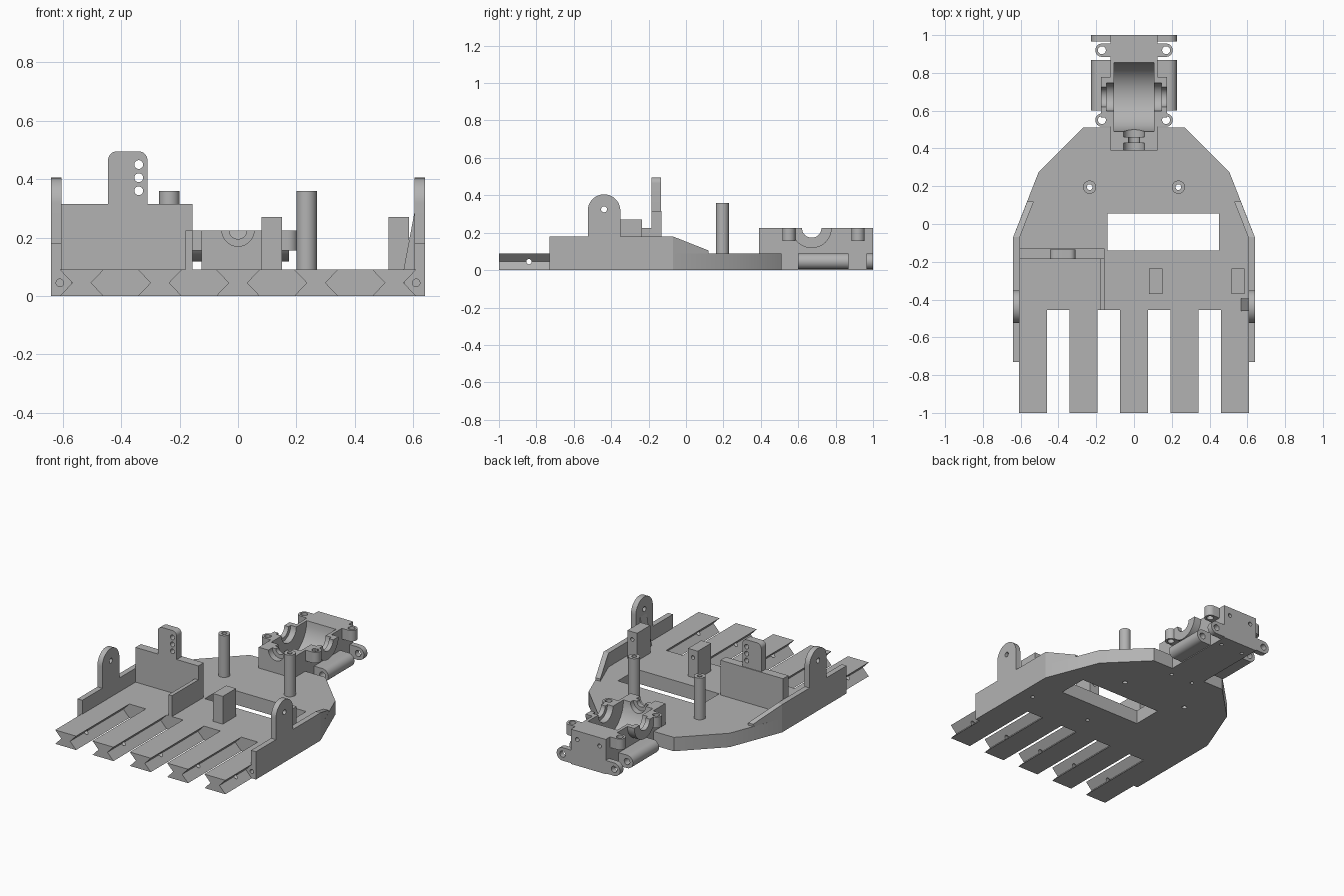
import bpy, bmesh, math

cube = bpy.data.objects.get("Cube")
if cube:
    bpy.data.objects.remove(cube, do_unlink=True)

grey = bpy.data.materials.new("plain grey")
grey.use_nodes = True
grey.diffuse_color = (0.45, 0.45, 0.45, 1)
grey.node_tree.nodes["Principled BSDF"].inputs["Base Color"].default_value = (0.45, 0.45, 0.45, 1)

T = 0.09       # base thickness
TOP = 0.225    # housing height


def place(u, v, w, axis):
    return {"x": (w, u, v), "y": (u, w, v), "z": (u, v, w)}[axis]


def prism(name, pts, axis, a, b):
    """Extrude a profile along an axis from a to b."""
    bm = bmesh.new()
    low = [bm.verts.new(place(u, v, a, axis)) for u, v in pts]
    high = [bm.verts.new(place(u, v, b, axis)) for u, v in pts]
    bm.faces.new(low)
    bm.faces.new(high)
    n = len(pts)
    for i in range(n):
        j = (i + 1) % n
        bm.faces.new((low[i], low[j], high[j], high[i]))
    bmesh.ops.recalc_face_normals(bm, faces=bm.faces)
    mesh = bpy.data.meshes.new(name)
    bm.to_mesh(mesh)
    bm.free()
    mesh.materials.append(grey)
    obj = bpy.data.objects.new(name, mesh)
    bpy.context.collection.objects.link(obj)
    return obj


def box(name, x0, x1, y0, y1, z0, z1):
    return prism(name, [(x0, y0), (x1, y0), (x1, y1), (x0, y1)], "z", z0, z1)


def arc(u, v, r, start=0, end=360, n=32):
    count = n if end - start == 360 else n + 1
    angles = [math.radians(start + (end - start) * i / n) for i in range(count)]
    return [(u + r * math.cos(t), v + r * math.sin(t)) for t in angles]


def rod(name, u, v, r, axis, a, b):
    return prism(name, arc(u, v, r), axis, a, b)


def cut(obj, cutters):
    """Subtract the cutters, then delete them."""
    bpy.context.view_layer.objects.active = obj
    for c in cutters:
        c.hide_render = True
        mod = obj.modifiers.new("cut", "BOOLEAN")
        mod.operation = "DIFFERENCE"
        mod.solver = "EXACT"
        mod.object = c
        bpy.ops.object.modifier_apply(modifier=mod.name)
        bpy.data.objects.remove(c, do_unlink=True)
    return obj


def hole(u, v, r, axis, a, b):
    return rod("hole_cutter", u, v, r, axis, a, b)


# Base plate with its window and screw holes
half = [(0.61, -0.455), (0.61, -0.07), (0.64, -0.07), (0.505, 0.275), (0.27, 0.51)]
outline = half + [(-x, y) for x, y in reversed(half)]
base = prism("base_plate", outline, "z", 0, T)
cut(base, [box("window_cutter", -0.14, 0.45, -0.14, 0.055, -0.1, 0.2)]
    + [hole(s * 0.235, 0.195, 0.015, "z", -0.1, 0.2) for s in (-1, 1)]
    + [hole(x, -0.3, 0.012, "z", -0.1, 0.05) for x in (0.115, 0.55)]
    + [box("housing_slot_cutter", -0.125, 0.125, 0.39, 0.6, -0.1, 0.2)])

# Five fingers with grooved sides
for i in range(5):
    x = -0.535 + 0.2675 * i
    w, waist = 0.075, 0.032
    profile = [(x - w, 0), (x + w, 0), (x + waist, T / 2),
               (x + w, T), (x - w, T), (x - waist, T / 2)]
    finger = prism(f"finger_{i + 1}", profile, "y", -1, -0.455)
    cut(finger, [hole(-0.84, T / 2, 0.014, "x", x - 0.2, x + 0.2)])

for s, side in ((-1, "right"), (1, "left")):
    # Side wall, sloping down toward the back
    rail = box(f"{side}_wall_foot", s * 0.57, s * 0.64, -0.73, -0.07, 0, T)
    cut(rail, [hole(s * 0.61, T / 2, 0.013, "y", -0.8, -0.6)])
    box(f"{side}_wall", s * 0.605, s * 0.64, -0.73, -0.07, T, 0.18)
    ramp = prism(f"{side}_wall_ramp", [(s * 0.605, -0.07), (s * 0.64, -0.07),
                                       (s * 0.565, 0.12), (s * 0.53, 0.12)], "z", T, 0.18)
    for v in ramp.data.vertices:
        if v.co.y > 0 and v.co.z > 0.1:
            v.co.z = 0.105

    # Rounded ear with a pivot hole
    ear = prism(f"{side}_ear", [(-0.525, 0.17)] + arc(-0.438, 0.318, 0.087, 180, 0)
                + [(-0.351, 0.17)], "x", s * 0.605, s * 0.64)
    cut(ear, [hole(-0.438, 0.325, 0.016, "x", s * 0.5, s * 0.7)])

    # Hollow pillar
    pillar = rod(f"{side}_pillar", s * 0.235, 0.195, 0.035, "z", T, 0.36)
    cut(pillar, [hole(s * 0.235, 0.195, 0.015, "z", 0, 0.5)])

# Gusset and posts on the left half
prism("left_gusset", [(0.567, T), (0.605, T), (0.605, 0.29)], "y", -0.46, -0.395)
for name, x in (("inner_post", 0.115), ("outer_post", 0.55)):
    post = box(name, x - 0.035, x + 0.035, -0.37, -0.235, T, 0.27)
    cut(post, [hole(x, 0.22, 0.012, "y", -0.3, -0.2)])

# Bracket on the right half, with a drilled tab
box("bracket_wall", -0.605, -0.155, -0.185, -0.13, T, 0.315)
box("bracket_side", -0.18, -0.155, -0.455, -0.185, T, TOP)
tab = prism("bracket_tab", [(-0.445, 0.3), (-0.31, 0.3)] + arc(-0.34, 0.465, 0.03, 0, 90, 8)
            + arc(-0.415, 0.465, 0.03, 90, 180, 8), "y", -0.185, -0.135)
cut(tab, [hole(-0.34, z, 0.015, "y", -0.3, 0) for z in (0.36, 0.405, 0.45)])

# Rear housing, hollowed for a wheel and its shafts
AXLE = 0.672
housing = box("rear_housing", -0.125, 0.125, 0.39, 1, 0, TOP)
cut(housing, [hole(AXLE, TOP, 0.182, "x", -0.105, 0.105),
              hole(AXLE, TOP, 0.075, "x", -0.145, 0.145),
              hole(0, TOP, 0.055, "y", 0.46, 0.51),
              hole(0, TOP, 0.03, "y", 0.42, 0.47),
              hole(0, TOP, 0.055, "y", 0.3, 0.43)]
    + [hole(s * 0.08, 0.17, 0.013, "y", 0.95, 1.1) for s in (-1, 1)]
    + [hole(s * 0.08, y, 0.011, "z", -0.1, 0.03) for s in (-1, 1) for y in (0.45, 0.92)])

for s, side in ((-1, "right"), (1, "left")):
    # Half-round bearing boss
    boss = prism(f"{side}_bearing", arc(AXLE, TOP, 0.107, 180, 360), "x", s * 0.12, s * 0.175)
    cut(boss, [hole(AXLE, TOP, 0.052, "x", s * 0.1, s * 0.2),
               hole(AXLE, TOP, 0.075, "x", s * 0.1, s * 0.145)])

    # Screw lugs
    for end, y in (("front", 0.55), ("back", 0.92)):
        tip = arc(0.17, y, 0.035, -90, 90, 16)
        pts = [(s * x, v) for x, v in [(0.12, y - 0.035)] + tip + [(0.12, y + 0.035)]]
        lug = prism(f"{side}_{end}_lug", pts, "z", 0.155, TOP)
        cut(lug, [hole(s * 0.17, y, 0.021, "z", 0, 0.5)])

    # Hinge tube and matching rear plate ear
    for name, y0, y1 in (("hinge_tube", 0.6, 0.868), ("rear_plate_ear", 0.965, 1)):
        tip = arc(0.185, 0.047, 0.042, -90, 90, 20)
        pts = [(s * x, z) for x, z in [(0.12, 0.005)] + tip + [(0.12, 0.089)]]
        tube = prism(f"{side}_{name}", pts, "y", y0, y1)
        cut(tube, [hole(s * 0.185, 0.047, 0.02, "y", 0.5, 1.1)])

# Smooth the round surfaces, keeping edges sharp
for obj in bpy.context.collection.objects:
    if obj.type == "MESH" and obj.data.materials and obj.data.materials[0] == grey:
        bpy.ops.object.select_all(action="DESELECT")
        obj.select_set(True)
        bpy.context.view_layer.objects.active = obj
        bpy.ops.object.shade_smooth_by_angle(angle=math.radians(25))
